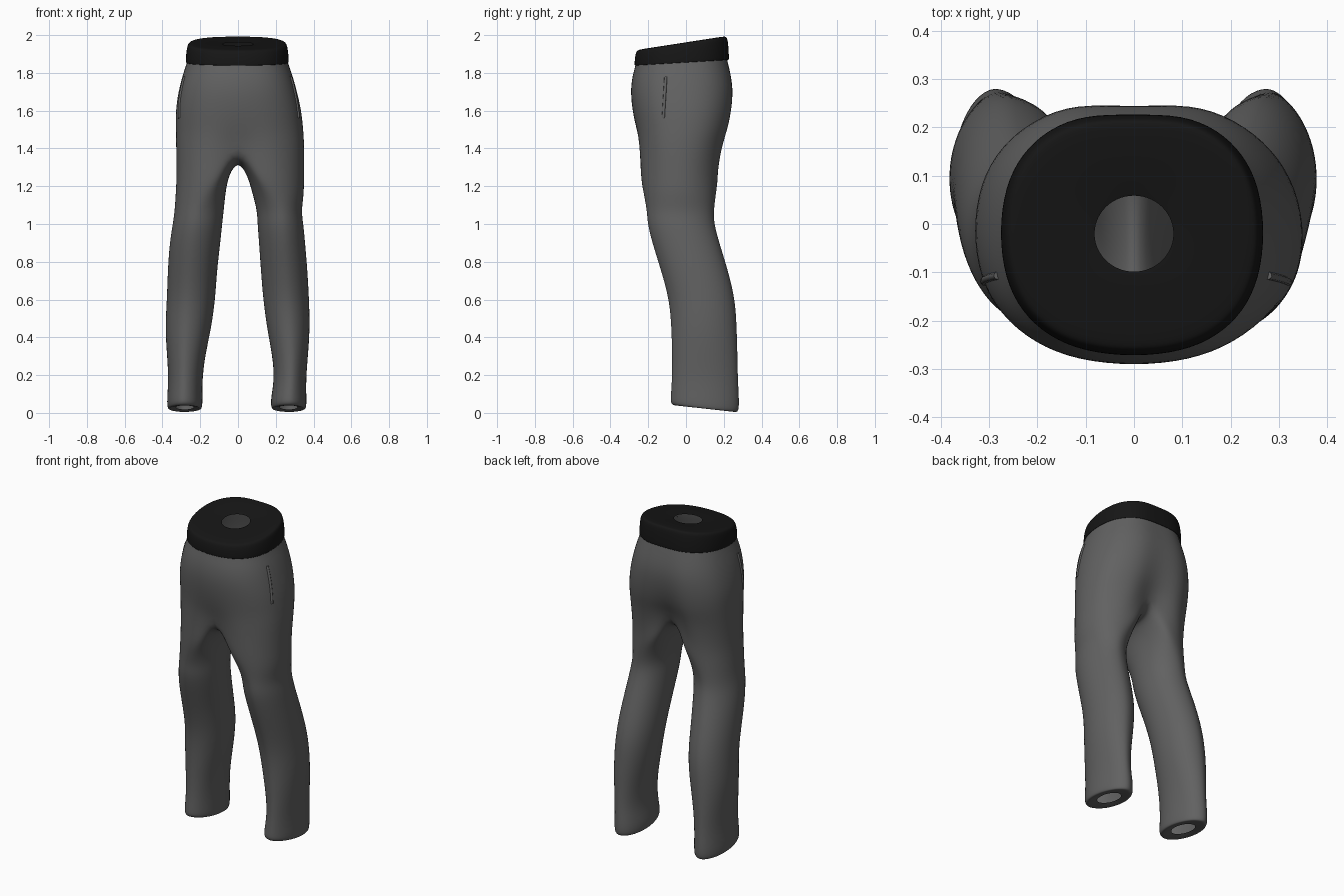
import bpy, bmesh, math
from mathutils import Vector

if "Cube" in bpy.data.objects:
    bpy.data.objects.remove(bpy.data.objects["Cube"])

HALF, INNER = 10, 5      # segments round half the hips, points along the crotch
GROW = 1.015             # offsets the shrinkage of subdivision


def material(name, v):
    m = bpy.data.materials.new(name)
    m.diffuse_color = (v, v, v, 1)
    m.use_nodes = True
    m.node_tree.nodes["Principled BSDF"].inputs["Base Color"].default_value = m.diffuse_color
    return m


def half_ring(side, xo, yf, yb, dipf, dipb, p=0.85):
    """Half of a hip outline, from front middle round the side to back middle."""
    yc, ry, pts = (yf + yb) / 2, (yb - yf) / 2, []
    for i in range(HALF + 1):
        t = math.pi * i / HALF
        c, s = -math.cos(t), max(math.sin(t), 0)
        x = xo * s ** p if 0 < i < HALF else 0
        y = yc + ry * math.copysign(abs(c) ** p, c)
        dip = math.exp(-(x / 0.07) ** 2)
        y += dip * (dipf if i < HALF / 2 else -dipb)
        pts.append(Vector((side * x * GROW, y * GROW, 0)))
    return pts


def leg_ring(side, xo, xi, yf, yb, w, z, k=1.0, tilt=0.0):
    """Leg section blended from a D shape (w=0) to an ellipse (w=1)."""
    cx, rx, yc, ry = (xo + xi) / 2, (xo - xi) / 2, (yf + yb) / 2, (yb - yf) / 2
    pts = []
    for i in range(HALF + 1 + INNER):
        if i <= HALF:
            t = math.pi * i / HALF
            dx = xi + 2 * rx * max(math.sin(t), 0) ** 0.85
        else:
            t = math.pi * (1 + (i - HALF) / (INNER + 1))
            dx = xi
        x = dx + w * (cx + rx * math.sin(t) - dx)
        x = cx + (x - cx) * k * GROW
        c = -math.cos(t)
        pts.append(Vector((side * x, yc + ry * c * k * GROW, z - tilt * c)))
    return pts


def strip(bm, a, b, closed):
    n = len(a)
    for i in range(n if closed else n - 1):
        j = (i + 1) % n
        bm.faces.new((a[i], a[j], b[j], b[i]))


def finish(bm, name, mat, levels=2):
    bmesh.ops.remove_doubles(bm, verts=bm.verts, dist=1e-4)
    bmesh.ops.recalc_face_normals(bm, faces=bm.faces)
    for f in bm.faces:
        f.smooth = True
    me = bpy.data.meshes.new(name)
    bm.to_mesh(me)
    bm.free()
    ob = bpy.data.objects.new(name, me)
    bpy.context.collection.objects.link(ob)
    me.materials.append(mat)
    ob.modifiers.new("smooth", 'SUBSURF').levels = levels
    ob.modifiers["smooth"].render_levels = levels
    return ob


grey, black = material("grey cloth", 0.12), material("black elastic", 0.008)

# Hips: z, left x, right x, front y, back y, front dip, back dip
HIPS = [(1.90, .258, .252, -.258, .215, 0, .010),
        (1.85, .272, .265, -.268, .228, 0, .012),
        (1.78, .295, .290, -.284, .250, 0, .015),
        (1.70, .315, .312, -.293, .262, 0, .020),
        (1.60, .330, .335, -.283, .257, 0, .030),
        (1.50, .328, .345, -.268, .240, .01, .050),
        (1.42, .327, .350, -.262, .215, .035, .080)]
# Legs: z, front y, back y, left outer/inner x, right outer/inner x, roundness
LEGS = [(1.26, -.245, .175, .325, .050, .350, .050, .4),
        (1.16, -.225, .160, .330, .065, .350, .075, .75),
        (1.07, -.208, .148, .335, .072, .335, .098, 1),
        (1.00, -.205, .150, .345, .080, .346, .100, 1),
        (0.90, -.180, .178, .362, .090, .355, .108, 1),
        (0.75, -.132, .225, .372, .108, .368, .118, 1),
        (0.60, -.090, .262, .376, .117, .376, .130, 1),
        (0.45, -.078, .270, .386, .138, .381, .150, 1),
        (0.30, -.075, .274, .375, .172, .370, .180, 1),
        (0.18, -.075, .276, .368, .186, .360, .190, 1),
        (0.08, -.083, .282, .375, .186, .362, .172, 1)]
# Hem turned under: z, scale, tilt
HEM = [(.04, 1.0, .018), (.022, .95, .02), (.022, .82, .016), (.03, .5, .012)]

# Trousers
bm = bmesh.new()
for side in (-1, 1):
    rows = []
    for z, xl, xr, yf, yb, df, db in HIPS:
        pts = half_ring(side, xl if side < 0 else xr, yf, yb, df, db)
        for p in pts:
            p.z = z + (0.06 * p.y if z > 1.8 else 0)
        rows.append(pts)
    # crotch saddle joins back middle to front middle
    back, front = rows[-1][-1], rows[-1][0]
    saddle = []
    for k in range(1, INNER + 1):
        f = k / (INNER + 1)
        p = back.lerp(front, f)
        p.z -= 0.085 * math.sin(math.pi * f) ** 0.6
        saddle.append(p)
    rows[-1] = rows[-1] + saddle
    for z, yf, yb, lo, li, ro, ri, w in LEGS:
        xo, xi = (lo, li) if side < 0 else (ro, ri)
        rows.append(leg_ring(side, xo, xi, yf, yb, w, z))
    for z, k, tilt in HEM:
        rows.append(leg_ring(side, xo, xi, yf, yb, 1, z, k, tilt))
    vs = [[bm.verts.new(p) for p in r] for r in rows]
    n = len(HIPS)
    for i in range(len(vs) - 1):
        if i < n - 1:
            strip(bm, vs[i], vs[i + 1][:HALF + 1], False)
        else:
            strip(bm, vs[i], vs[i + 1], True)
trousers = finish(bm, "trousers", grey)

# Waistband: base z, slope along y, scale, blend towards the round hole
BAND = [(1.856, .06, .985, 0), (1.853, .06, 1.0, 0), (1.90, .09, .995, 0),
        (1.94, .14, .975, 0), (1.957, .155, .95, 0), (1.962, .155, .90, 0),
        (1.962, .155, .9, .5), (1.957, .12, .9, .95), (1.955, .12, .9, 1)]
bm = bmesh.new()
for side in (-1, 1):
    vs = []
    for z, slope, k, w in BAND:
        row = []
        for i, p in enumerate(half_ring(side, .276 if side < 0 else .268, -.272, .236, 0, .012)):
            t = math.pi * i / HALF
            q = Vector((p.x * k, -.018 + (p.y + .018) * k, 0))
            hole = Vector((side * .083 * math.sin(t), -.02 - .08 * math.cos(t), 0))
            q = q.lerp(hole, w)
            q.z = z + slope * q.y
            row.append(bm.verts.new(q))
        vs.append(row)
    for a, b in zip(vs, vs[1:]):
        strip(bm, a, b, False)
finish(bm, "waistband", black)

# Pocket welts laid on the hip surface
deps = bpy.context.evaluated_depsgraph_get()
body = trousers.evaluated_get(deps)
for side, label in ((-1, "left"), (1, "right")):
    cu = bpy.data.curves.new(label + "_pocket", 'CURVE')
    cu.dimensions, cu.bevel_depth, cu.bevel_resolution = '3D', .008, 2
    cu.use_fill_caps = True
    pts = []
    for i in range(9):
        f = i / 8
        hit, loc, nor, _ = body.ray_cast(Vector((side, -.107 - .013 * f, 1.78 - .22 * f)),
                                         Vector((-side, 0, 0)))
        if hit:
            pts.append(loc)
    sp = cu.splines.new('POLY')
    sp.points.add(len(pts) - 1)
    for q, p in zip(sp.points, pts):
        q.co = (*p, 1)
    sp.use_smooth = True
    cu.materials.append(grey)
    bpy.context.collection.objects.link(bpy.data.objects.new(label + "_pocket", cu))
